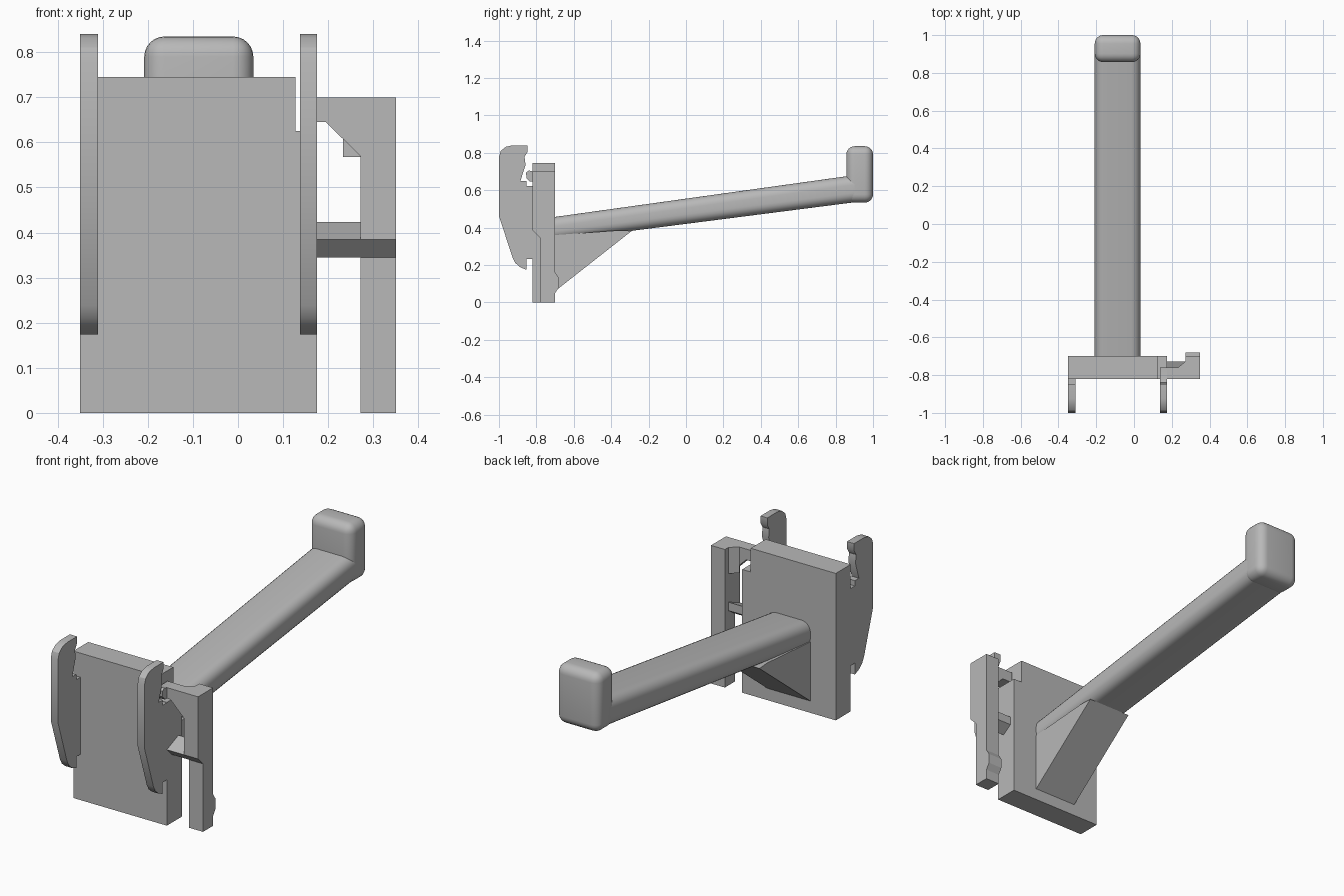
import bpy, bmesh, math

cube = bpy.data.objects.get("Cube")
if cube:
    bpy.data.objects.remove(cube, do_unlink=True)

GREY = (0.48, 0.48, 0.48, 1.0)
mat = bpy.data.materials.new("plain grey")
mat.use_nodes = True
mat.diffuse_color = GREY
mat.node_tree.nodes["Principled BSDF"].inputs["Base Color"].default_value = GREY


def prism(name, profile, lo, hi, axis="x", round_edges=None, radius=0.0):
    """Extrude a 2D profile between lo and hi along an axis; optionally round chosen edges."""
    place = {
        "x": lambda p, t: (t, p[0], p[1]),
        "y": lambda p, t: (p[0], t, p[1]),
        "z": lambda p, t: (p[0], p[1], t),
    }[axis]
    bm = bmesh.new()
    start = [bm.verts.new(place(p, lo)) for p in profile]
    end = [bm.verts.new(place(p, hi)) for p in profile]
    n = len(profile)
    bm.faces.new(start)
    bm.faces.new(end[::-1])
    for i in range(n):
        j = (i + 1) % n
        bm.faces.new((start[j], start[i], end[i], end[j]))
    bmesh.ops.recalc_face_normals(bm, faces=bm.faces)
    if round_edges:
        edges = [e for e in bm.edges if round_edges(e)]
        bmesh.ops.bevel(bm, geom=edges, offset=radius, segments=6, profile=0.5,
                        affect="EDGES", clamp_overlap=True)
    mesh = bpy.data.meshes.new(name)
    bm.to_mesh(mesh)
    bm.free()
    mesh.materials.append(mat)
    obj = bpy.data.objects.new(name, mesh)
    bpy.context.collection.objects.link(obj)
    bpy.ops.object.select_all(action="DESELECT")
    obj.select_set(True)
    bpy.context.view_layer.objects.active = obj
    bpy.ops.object.shade_smooth_by_angle(angle=math.radians(32))
    return obj


FRONT, BACK = -0.82, -0.70

# Back plate with a notched upper corner
prism("back_plate",
      [(-0.35, 0), (0.175, 0), (0.175, 0.625), (0.127, 0.625), (0.127, 0.745), (-0.35, 0.745)],
      FRONT, BACK, "y")

# Pair of wall hooks
hook = [(FRONT, 0.232), (-0.853, 0.232), (-0.853, 0.174), (-0.885, 0.187), (-0.912, 0.21),
        (-0.927, 0.238), (-1.0, 0.462), (-1.0, 0.778), (-0.99, 0.81), (-0.963, 0.832),
        (-0.925, 0.84), (-0.847, 0.84), (-0.847, 0.805), (-0.863, 0.778), (-0.858, 0.735),
        (-0.885, 0.65), (-0.853, 0.65), (-0.853, 0.623), (FRONT, 0.623)]
prism("right_hook", hook, -0.35, -0.31)
prism("left_hook", hook, 0.137, 0.175)

# Latch tongue, bridge and corner brace joining the release lever
prism("latch_tongue",
      [(-0.76, 0.645), (-0.835, 0.645), (-0.853, 0.665), (-0.855, 0.695), (-0.84, 0.705),
       (FRONT, 0.70), (-0.76, 0.70)], 0.137, 0.175)
prism("lever_bridge",
      [(0.137, 0.645), (0.195, 0.645), (0.273, 0.568), (0.273, 0.70), (0.137, 0.70)],
      FRONT, -0.76, "y")
prism("bridge_brace", [(0.233, -0.76), (0.273, -0.76), (0.273, -0.727)], 0.568, 0.70, "z")

# Release lever with thumb bump, and its locking wedge
prism("release_lever",
      [(-0.78, 0), (BACK, 0), (BACK, 0.05), (-0.68, 0.08), (-0.68, 0.13), (BACK, 0.16),
       (BACK, 0.70), (FRONT, 0.70), (FRONT, 0.385), (-0.78, 0.345)], 0.272, 0.35)
prism("locking_wedge",
      [(-0.78, 0.345), (-0.727, 0.38), (-0.727, 0.423), (FRONT, 0.385)], 0.175, 0.273)

# Sloping arm, rounded along its length
PEG_LEFT, PEG_RIGHT = 0.034, -0.208
prism("arm", [(BACK, 0.33), (0.90, 0.535), (0.90, 0.68), (BACK, 0.457)],
      PEG_RIGHT, PEG_LEFT, "x",
      lambda e: abs(e.verts[0].co.y - e.verts[1].co.y) > 1, 0.05)

# Rounded end stop
prism("end_stop", [(0.857, 0.533), (1.0, 0.533), (1.0, 0.835), (0.857, 0.835)],
      PEG_RIGHT, PEG_LEFT, "x", lambda e: True, 0.045)

# Triangular support under the arm
prism("support_gusset", [(BACK, 0.06), (-0.29, 0.382), (-0.36, 0.385), (BACK, 0.36)],
      PEG_RIGHT, PEG_LEFT)
